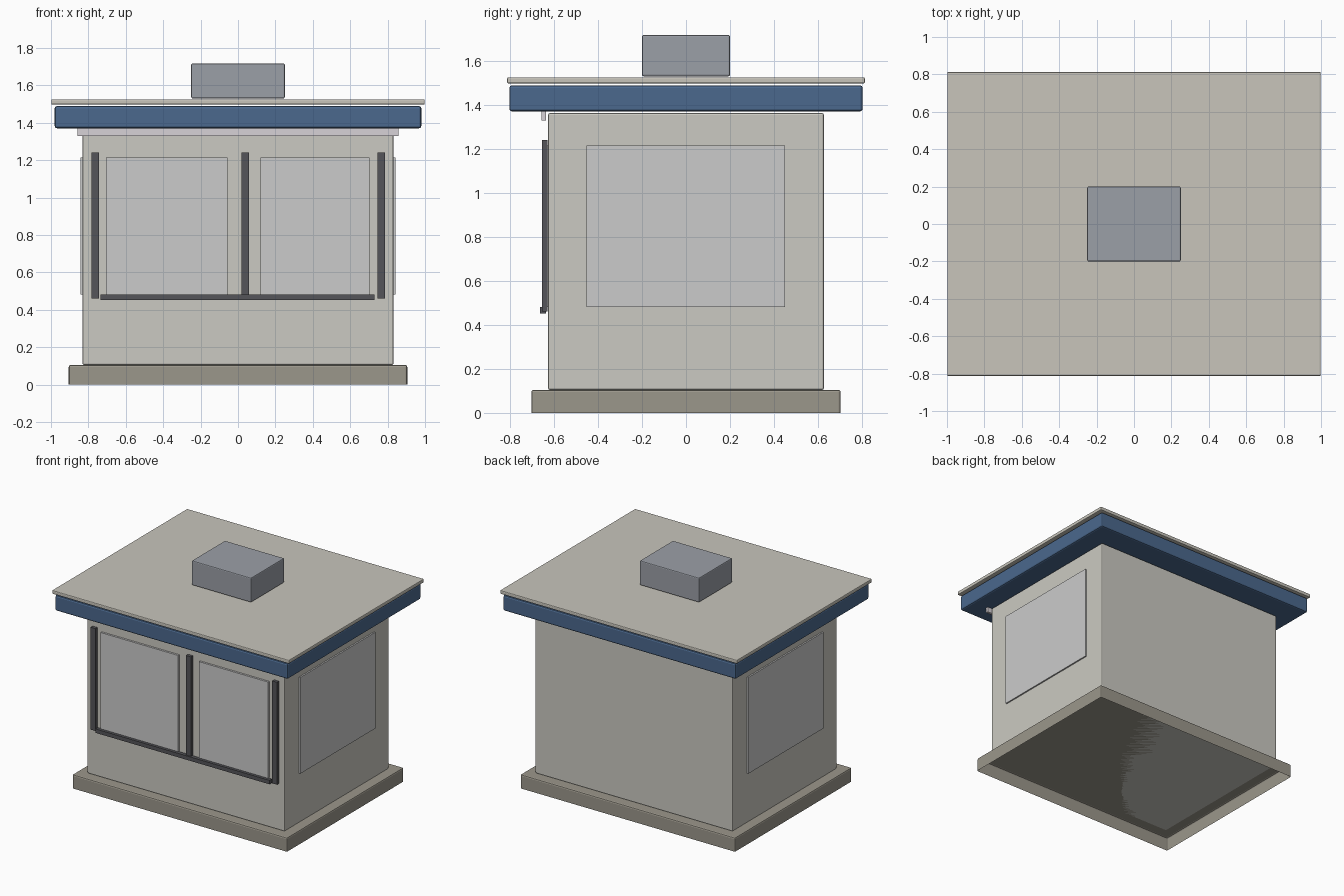
import bpy, bmesh

if "Cube" in bpy.data.objects:
    bpy.data.objects.remove(bpy.data.objects["Cube"])


def material(name, rgb):
    m = bpy.data.materials.new(name)
    m.diffuse_color = (*rgb, 1)
    m.use_nodes = True
    m.node_tree.nodes["Principled BSDF"].inputs["Base Color"].default_value = m.diffuse_color
    return m


CONCRETE = material("concrete", (0.33, 0.31, 0.26))
WALL = material("wall_paint", (0.60, 0.59, 0.54))
ROOF = material("roof_paint", (0.58, 0.56, 0.50))
BLUE = material("blue_trim", (0.07, 0.14, 0.27))
METAL = material("unit_metal", (0.33, 0.35, 0.39))
DARK = material("dark_frame", (0.09, 0.09, 0.10))
GLASS = material("glass", (0.62, 0.62, 0.64))
LIGHT = material("light_strip", (0.68, 0.65, 0.68))


def box(name, x, y, z, mat, bevel=0.0, open_bottom=False):
    """Box from (min, max) ranges, optionally bevelled or open underneath."""
    bm = bmesh.new()
    bmesh.ops.create_cube(bm, size=1)
    for v in bm.verts:
        v.co = [r[0] if c < 0 else r[1] for c, r in zip(v.co, (x, y, z))]
    bm.normal_update()
    if open_bottom:
        bottom = [f for f in bm.faces if f.normal.z < -0.9]
        bmesh.ops.delete(bm, geom=bottom, context='FACES_ONLY')
    me = bpy.data.meshes.new(name)
    bm.to_mesh(me)
    bm.free()
    me.materials.append(mat)
    ob = bpy.data.objects.new(name, me)
    bpy.context.collection.objects.link(ob)
    if bevel:
        mod = ob.modifiers.new("bevel", 'BEVEL')
        mod.width = bevel
        mod.segments = 2
    return ob


def sym(half):
    return (-half, half)


# Plinth (hollow underneath) and cabin
box("plinth", sym(0.905), sym(0.703), (0, 0.105), CONCRETE, 0.01, True)
box("cabin", sym(0.831), sym(0.627), (0.105, 1.362), WALL, 0.008)

# Roof: blue fascia, thin slab and rooftop unit
box("fascia", sym(0.98), sym(0.803), (1.37, 1.489), BLUE, 0.012)
box("roof_slab", sym(0.998), sym(0.813), (1.497, 1.525), ROOF, 0.006)
box("rooftop_unit", sym(0.25), sym(0.2), (1.53, 1.717), METAL, 0.007)

# Front panes, slightly proud of the wall
for name, x in (("left", (-0.707, -0.055)), ("right", (0.12, 0.703))):
    box(f"front_pane_{name}", x, (-0.642, -0.62), (0.482, 1.215), GLASS)

# Side windows
for name, s in (("left", -1), ("right", 1)):
    box(f"side_window_{name}", sorted((s * 0.82, s * 0.842)),
        (-0.453, 0.451), (0.482, 1.215), GLASS)

# Front mullions, sill and light strip
for i, cx in enumerate((-0.763, 0.04, 0.766)):
    box(f"mullion_{i + 1}", (cx - 0.02, cx + 0.02), (-0.654, -0.63),
        (0.46, 1.24), DARK)
box("sill", (-0.735, 0.73), (-0.664, -0.636), (0.452, 0.482), DARK)
box("light_strip", sym(0.858), (-0.656, -0.637), (1.33, 1.37), LIGHT)
